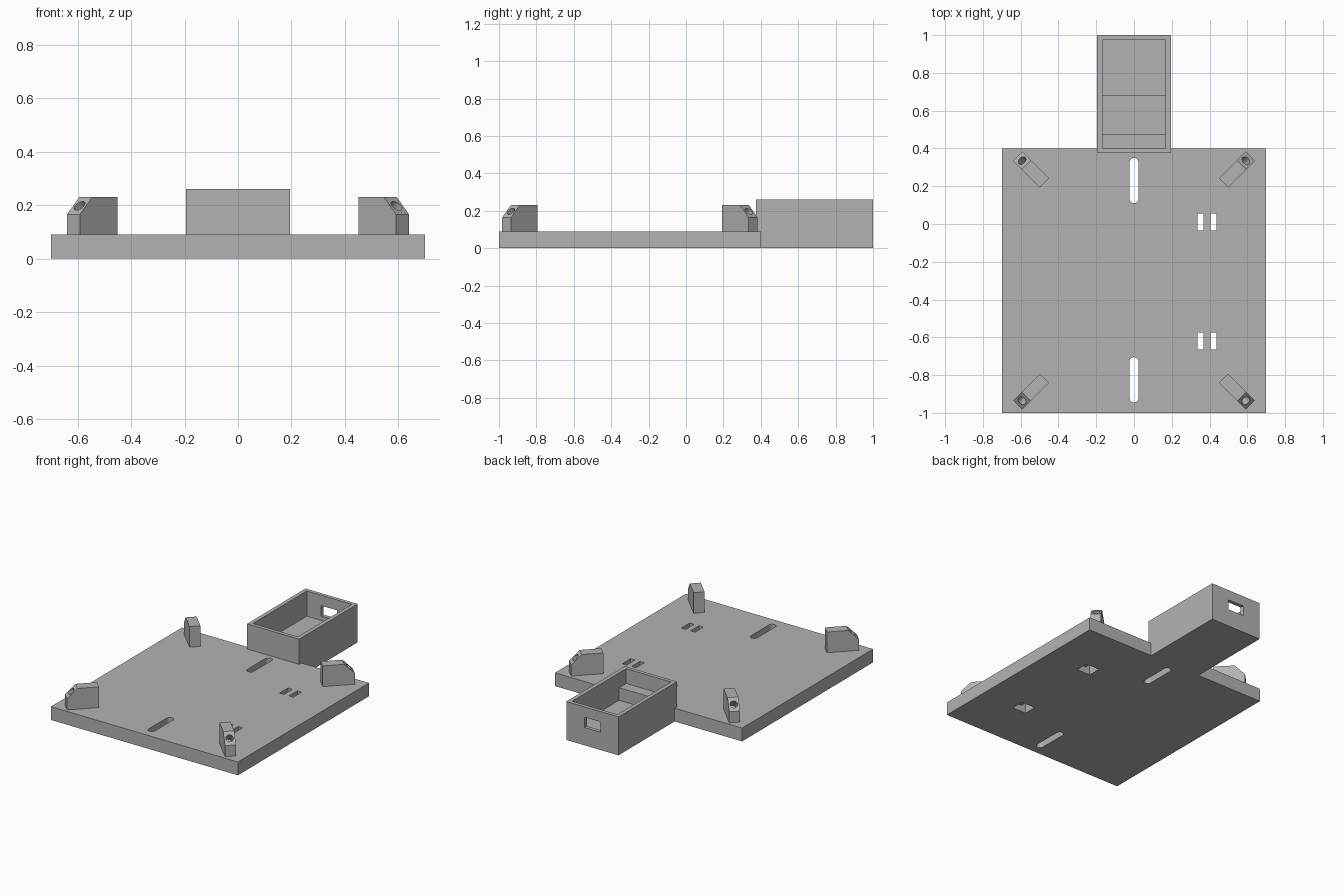
import bpy, bmesh, math
from mathutils import Matrix, Vector

cube = bpy.data.objects.get("Cube")
if cube:
    bpy.data.objects.remove(cube, do_unlink=True)

grey = bpy.data.materials.new("plain_grey")
grey.use_nodes = True
colour = (0.45, 0.45, 0.45, 1)
grey.diffuse_color = colour
grey.node_tree.nodes["Principled BSDF"].inputs["Base Color"].default_value = colour


def prism(name, outline, low, high, matrix=Matrix()):
    """Extrude a flat outline from low to high along local z."""
    bm = bmesh.new()
    face = bm.faces.new([bm.verts.new((x, y, low)) for x, y in outline])
    top = bmesh.ops.extrude_face_region(bm, geom=[face])["geom"]
    moved = [v for v in top if isinstance(v, bmesh.types.BMVert)]
    bmesh.ops.translate(bm, verts=moved, vec=(0, 0, high - low))
    bmesh.ops.recalc_face_normals(bm, faces=bm.faces)
    bm.transform(matrix)
    if matrix.determinant() < 0:
        bmesh.ops.reverse_faces(bm, faces=bm.faces)
    mesh = bpy.data.meshes.new(name)
    bm.to_mesh(mesh)
    bm.free()
    mesh.materials.append(grey)
    obj = bpy.data.objects.new(name, mesh)
    bpy.context.collection.objects.link(obj)
    return obj


def box(name, x0, x1, y0, y1, z0, z1):
    return prism(name, [(x0, y0), (x1, y0), (x1, y1), (x0, y1)], z0, z1)


def cut(target, cutter):
    mod = target.modifiers.new("cut", "BOOLEAN")
    mod.operation, mod.solver, mod.object = "DIFFERENCE", "EXACT", cutter
    bpy.context.view_layer.objects.active = target
    bpy.ops.object.modifier_apply(modifier=mod.name)
    bpy.data.objects.remove(cutter, do_unlink=True)


def arc(cx, cy, r, start, end, n):
    angles = [math.radians(start + (end - start) * i / n) for i in range(n + 1)]
    return [(cx + r * math.cos(a), cy + r * math.sin(a)) for a in angles]


# Base plate with rounded slots and strap slots
plate = box("base_plate", -0.7, 0.7, -1, 0.4, 0, 0.09)
for y0, y1 in ((-0.945, -0.705), (0.11, 0.35)):
    r = 0.024
    slot = arc(0, y1 - r, r, 0, 180, 12) + arc(0, y0 + r, r, 180, 360, 12)
    cut(plate, prism("slot_cutter", slot, -0.1, 0.2))
for y0 in (-0.665, -0.035):
    y1 = y0 + 0.09
    for x0 in (0.335, 0.405):
        cut(plate, box("strap_cutter", x0, x0 + 0.033, y0, y1, -0.1, 0.2))
    # Underside recess joining each pair
    cut(plate, box("recess_cutter", 0.335, 0.438, y0, y1, -0.1, 0.045))

# Open box at the back, with a stepped floor and an end window
tray = box("back_box", -0.195, 0.195, 0.375, 1, 0, 0.26)
for y0, y1, floor in ((0.40, 0.975, 0.16), (0.475, 0.975, 0.09), (0.475, 0.68, 0.075)):
    cut(tray, box("cavity_cutter", -0.168, 0.168, y0, y1, floor, 0.4))
cut(tray, box("window_cutter", -0.06, 0.06, 0.9, 1.1, 0.12, 0.19))

# Diagonal corner posts with a sloped, drilled outer end
half, slope = 0.1, 0.065
profile = [(-half, 0.09), (half, 0.09), (half, 0.165), (half - slope, 0.23), (-half, 0.23)]
stand = Matrix.Rotation(math.pi / 2, 4, "X")
for sx, side in ((1, "left"), (-1, "right")):
    for sy, end in ((1, "back"), (-1, "front")):
        place = (Matrix.Translation((sx * 0.545, -0.3 + sy * 0.588, 0))
                 @ Matrix.Rotation(math.atan2(sy, sx), 4, "Z"))
        post = prism(f"{end}_{side}_post", profile, -0.034, 0.034, place @ stand)
        tilt = (Matrix.Translation((half - slope / 2, 0, 0.1975))
                @ Matrix.Rotation(math.pi / 4, 4, "Y"))
        circle = arc(0, 0, 0.023, 0, 345, 23)
        cut(post, prism("hole_cutter", circle, -0.08, 0.08, place @ tilt))
